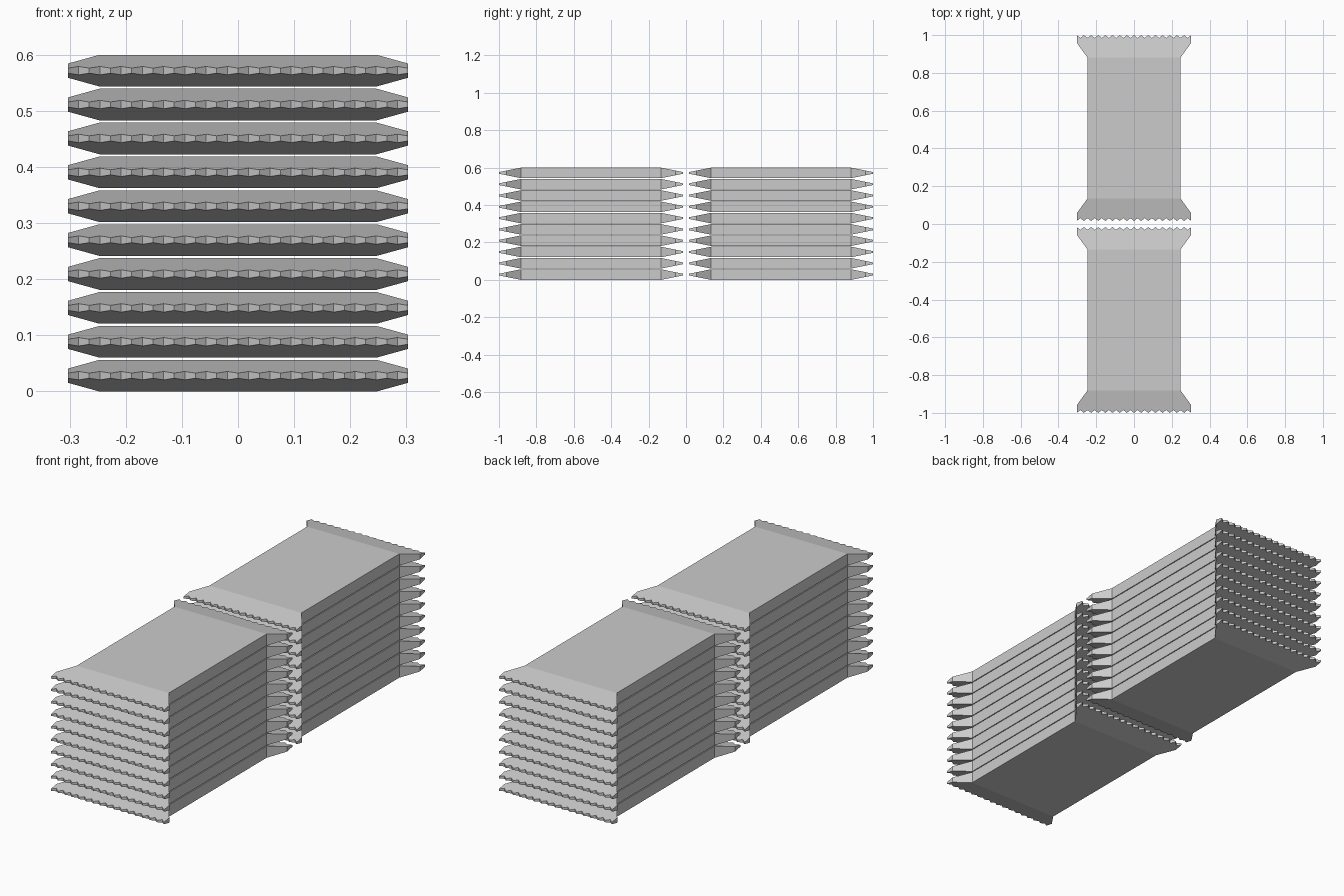
import bpy, bmesh

if "Cube" in bpy.data.objects:
    bpy.data.objects.remove(bpy.data.objects["Cube"])

BODY_X, BODY_Y, HALF_Z = 0.247, 0.374, 0.0282   # flat pouch body
FLARE_X, FLARE_Y = 0.303, 0.451                 # where the crimped seal is widest
VALLEY, TIP, TIP_Z = 0.477, 0.492, 0.0045       # serrated edge
TEETH = 16
LAYERS, PITCH, STACK_Y = 10, 0.0604, 0.508


def half_height(y):
    # Full thickness over the body, tapering straight to the seal edge
    t = max(0, (abs(y) - BODY_Y) / (TIP - BODY_Y))
    return HALF_Z + (TIP_Z - HALF_Z) * t


def end_outline(side):
    # Flared end with zigzag cut, running from -x to +x
    pts = [(-BODY_X, BODY_Y), (-FLARE_X, FLARE_Y)]
    n = TEETH * 2
    for i in range(n + 1):
        pts.append((-FLARE_X + 2 * FLARE_X * i / n, VALLEY if i % 2 else TIP))
    pts += [(FLARE_X, FLARE_Y), (BODY_X, BODY_Y)]
    return [(x, y * side) for x, y in pts]


def packet_mesh():
    bm = bmesh.new()
    ends = []
    for side in (1, -1):
        pts = end_outline(side)
        top = [bm.verts.new((x, y, half_height(y))) for x, y in pts]
        low = [bm.verts.new((x, y, -half_height(y))) for x, y in pts]
        bm.faces.new(top)
        bm.faces.new(low)
        for i in range(len(pts) - 1):
            bm.faces.new((top[i], top[i + 1], low[i + 1], low[i]))
        ends.append((top, low))
    # Body panels joining both ends
    (ta, la), (tb, lb) = ends
    bm.faces.new((ta[0], ta[-1], tb[-1], tb[0]))
    bm.faces.new((la[0], la[-1], lb[-1], lb[0]))
    for k in (0, -1):
        bm.faces.new((ta[k], tb[k], lb[k], la[k]))
    bmesh.ops.recalc_face_normals(bm, faces=bm.faces)
    mesh = bpy.data.meshes.new("packet")
    bm.to_mesh(mesh)
    bm.free()
    return mesh


# Two stacks of identical sealed packets
mesh = packet_mesh()
for name, y in (("front", -STACK_Y), ("back", STACK_Y)):
    for i in range(LAYERS):
        obj = bpy.data.objects.new(f"{name}_packet_{i + 1}", mesh)
        obj.location = (0, y, HALF_Z + i * PITCH)
        bpy.context.collection.objects.link(obj)
